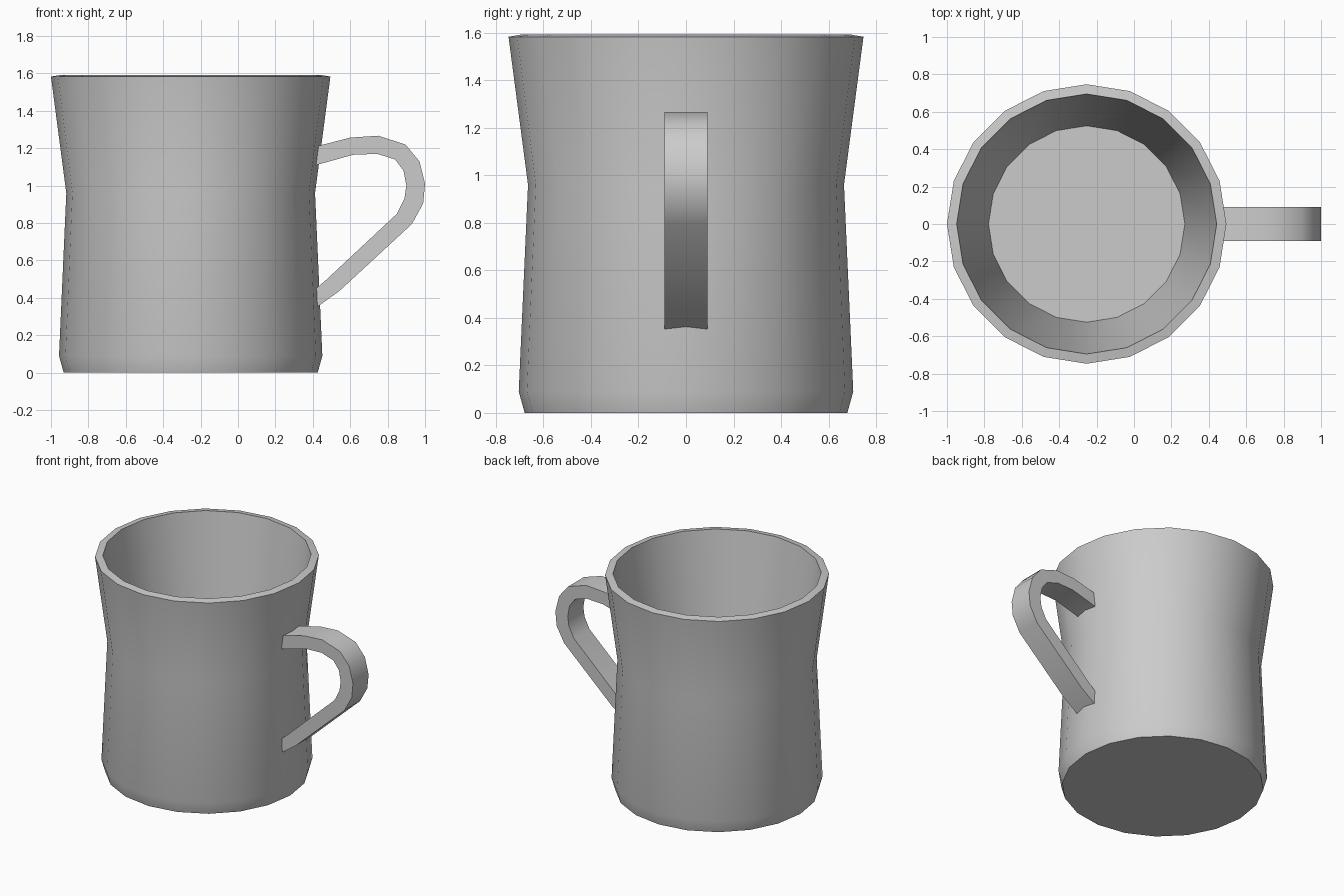
import bpy
import bmesh
from math import cos, sin, pi, radians

if "Cube" in bpy.data.objects:
    bpy.data.objects.remove(bpy.data.objects["Cube"], do_unlink=True)

# One plain grey glaze
grey = bpy.data.materials.new("grey_glaze")
grey.use_nodes = True
colour = (0.6, 0.6, 0.6, 1)
grey.diffuse_color = colour
grey.node_tree.nodes["Principled BSDF"].inputs["Base Color"].default_value = colour


def finish(bm, name):
    """Turn a bmesh into a smooth-shaded object with sharp corners kept."""
    bmesh.ops.recalc_face_normals(bm, faces=bm.faces)
    mesh = bpy.data.meshes.new(name)
    bm.to_mesh(mesh)
    bm.free()
    mesh.materials.append(grey)
    obj = bpy.data.objects.new(name, mesh)
    bpy.context.collection.objects.link(obj)
    bpy.ops.object.select_all(action="DESELECT")
    obj.select_set(True)
    bpy.context.view_layer.objects.active = obj
    bpy.ops.object.shade_smooth_by_angle(angle=radians(42))
    return obj


def skin(bm, rings):
    """Join rings of vertices in order and cap both ends."""
    for a, b in zip(rings, rings[1:]):
        n = len(a)
        for i in range(n):
            j = (i + 1) % n
            bm.faces.new((a[i], a[j], b[j], b[i]))
    bm.faces.new(rings[0])
    bm.faces.new(rings[-1])


# Mug body: outer wall, rim, inner wall down to the floor (radius, height)
SIDES = 20
CENTRE_X = -0.253
profile = [(0.679, 0), (0.704, 0.09), (0.665, 0.96), (0.747, 1.583),
           (0.695, 1.592), (0.525, 0.35)]
bm = bmesh.new()
rings = []
for r, z in profile:
    angles = [2 * pi * i / SIDES for i in range(SIDES)]
    rings.append([bm.verts.new((CENTRE_X + r * cos(a), r * sin(a), z)) for a in angles])
skin(bm, rings)
finish(bm, "mug_body")

# Handle: flat strap, outer and inner edge at each station (x, z)
HALF_WIDTH = 0.091
stations = [((0.40, 1.205), (0.40, 1.105)), ((0.60, 1.257), (0.615, 1.165)),
            ((0.75, 1.267), (0.745, 1.17)), ((0.895, 1.22), (0.84, 1.14)),
            ((0.97, 1.13), (0.885, 1.08)), ((1.0, 1.01), (0.90, 1.0)),
            ((0.99, 0.905), (0.89, 0.93)), ((0.93, 0.795), (0.85, 0.85)),
            ((0.54, 0.435), (0.47, 0.495)), ((0.40, 0.335), (0.40, 0.435))]
bm = bmesh.new()
rings = []
for (xo, zo), (xi, zi) in stations:
    corners = [(xo, -HALF_WIDTH, zo), (xo, HALF_WIDTH, zo),
               (xi, HALF_WIDTH, zi), (xi, -HALF_WIDTH, zi)]
    rings.append([bm.verts.new(c) for c in corners])
skin(bm, rings)
finish(bm, "handle")
